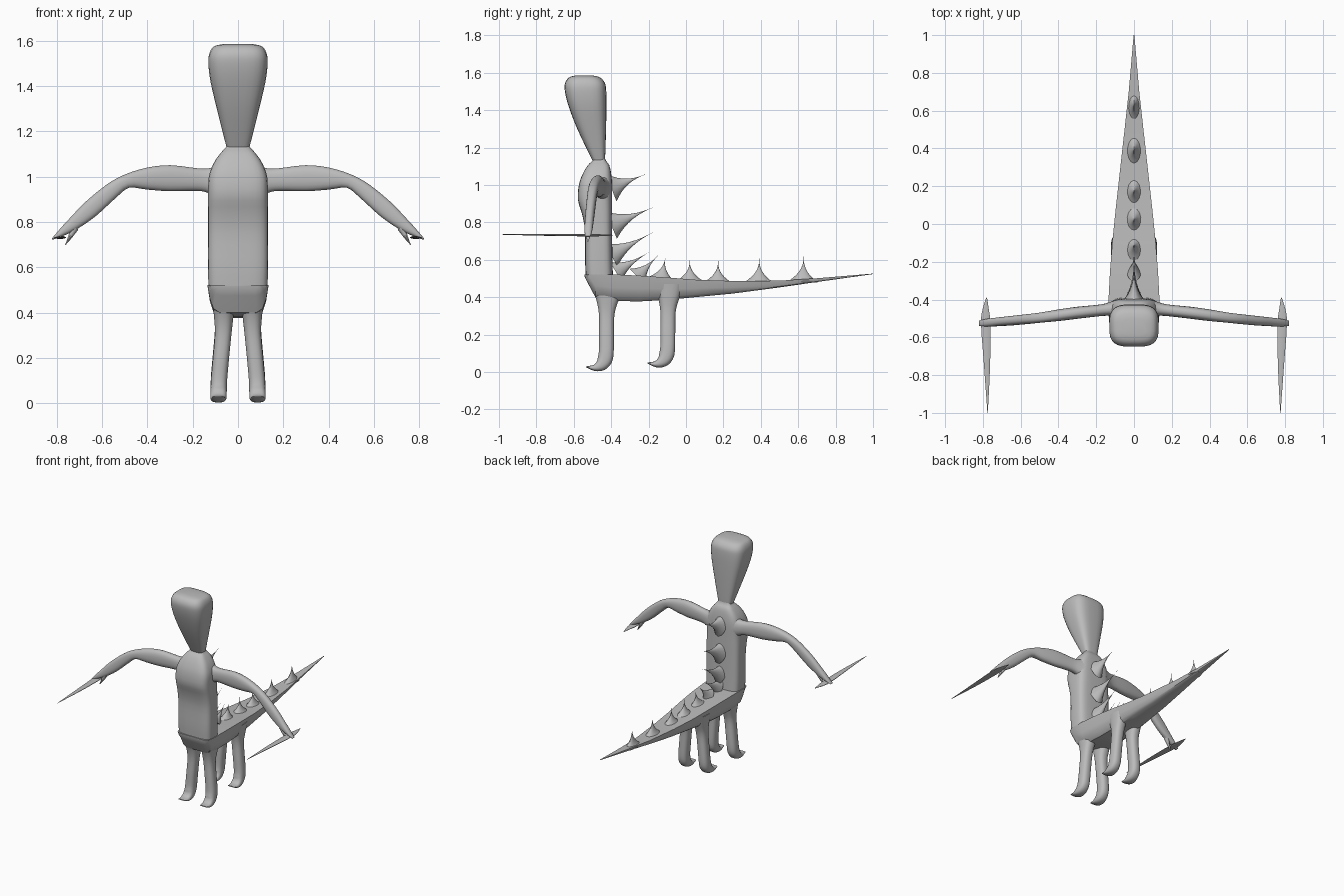
import bpy, bmesh, math
from mathutils import Vector

grey = bpy.data.materials.new("plain grey")
grey.diffuse_color = (0.5, 0.5, 0.5, 1)
X, Y, Z = Vector((1, 0, 0)), Vector((0, 1, 0)), Vector((0, 0, 1))


def skin(name, rings, angle=40):
    """Bridge rings of points into a closed smooth object."""
    bm = bmesh.new()
    vs = [[bm.verts.new(p) for p in r] for r in rings]
    n = len(vs[0])
    for a, b in zip(vs, vs[1:]):
        for i in range(n):
            j = (i + 1) % n
            bm.faces.new((a[i], a[j], b[j], b[i]))
    bm.faces.new(vs[0])
    bm.faces.new(vs[-1])
    bmesh.ops.recalc_face_normals(bm, faces=bm.faces)
    me = bpy.data.meshes.new(name)
    bm.to_mesh(me)
    bm.free()
    me.materials.append(grey)
    ob = bpy.data.objects.new(name, me)
    bpy.context.collection.objects.link(ob)
    bpy.ops.object.select_all(action='DESELECT')
    ob.select_set(True)
    bpy.context.view_layer.objects.active = ob
    bpy.ops.object.shade_smooth_by_angle(angle=math.radians(angle))
    return ob


def resample(rows, steps):
    """Catmull-Rom curve through rows of numbers."""
    out = []
    for k in range(len(rows) - 1):
        p0, p1, p2, p3 = (rows[max(k - 1, 0)], rows[k], rows[k + 1],
                          rows[min(k + 2, len(rows) - 1)])
        for s in range(steps):
            t = s / steps
            out.append([0.5 * (2 * b + (c - a) * t + (2 * a - 5 * b + 4 * c - d) * t * t
                               + (3 * b - a - 3 * c + d) * t ** 3)
                        for a, b, c, d in zip(p0, p1, p2, p3)])
    return out + [list(rows[-1])]


def tube(name, rows, side, normal=None, power=2.0, steps=3, n=20):
    """Sweep: rows are x, y, z, radius along side, radius along normal."""
    rows = resample(rows, steps)
    pts = [Vector(r[:3]) for r in rows]
    rings = []
    for k, r in enumerate(rows):
        tan = pts[min(k + 1, len(pts) - 1)] - pts[max(k - 1, 0)]
        nor = normal or tan.cross(side).normalized()
        ring = []
        for i in range(n):
            a = 2 * math.pi * (i + 0.5) / n
            c, s = math.cos(a), math.sin(a)
            u = math.copysign(abs(c) ** (2 / power), c) * max(r[3], 0.0005)
            v = math.copysign(abs(s) ** (2 / power), s) * max(r[4], 0.0005)
            ring.append(pts[k] + side * u + nor * v)
        rings.append(ring)
    return skin(name, rings)


# Head and torso: z, front y, back y, half width
def upright(name, table, power):
    tube(name, [(0, (f + b) / 2, z, w, (b - f) / 2) for z, f, b, w in table],
         X, Y, power, n=28)


upright("head", [(1.11, -0.49, -0.435, 0.045), (1.15, -0.51, -0.432, 0.056),
                 (1.3, -0.582, -0.427, 0.094), (1.42, -0.628, -0.425, 0.122),
                 (1.5, -0.648, -0.426, 0.131), (1.545, -0.647, -0.433, 0.126),
                 (1.575, -0.625, -0.46, 0.105), (1.585, -0.59, -0.5, 0.06)], 3.3)
upright("torso", [(0.5, -0.535, -0.39, 0.13), (0.6, -0.54, -0.393, 0.133),
                  (0.75, -0.54, -0.395, 0.133), (0.84, -0.555, -0.395, 0.133),
                  (0.92, -0.578, -0.395, 0.132), (1.0, -0.573, -0.395, 0.129),
                  (1.06, -0.552, -0.4, 0.107), (1.105, -0.525, -0.41, 0.076),
                  (1.13, -0.5, -0.428, 0.053), (1.15, -0.49, -0.435, 0.046)], 4)

# Lower body and tail: y, bottom z, top z, half width; sharp top edges
shape = [(1, 1), (0.92, 0.5), (0.8, 0.15), (0.6, 0), (0, 0)]
shape += [(-u, v) for u, v in shape[-2::-1]] + [(0, 1)]
rings = []
for y, b, t, w in [(-0.542, 0.51, 0.522, 0.1), (-0.525, 0.475, 0.522, 0.126),
                   (-0.485, 0.4, 0.522, 0.135), (-0.4, 0.38, 0.522, 0.135),
                   (-0.25, 0.377, 0.515, 0.127), (-0.1, 0.385, 0.505, 0.115),
                   (0.05, 0.4, 0.493, 0.1), (0.25, 0.419, 0.486, 0.078),
                   (0.5, 0.452, 0.488, 0.05), (0.7, 0.481, 0.501, 0.028),
                   (1.0, 0.523, 0.526, 0.002)]:
    rings.append([Vector((u * w, y, b + v * (t - b))) for u, v in shape])
skin("lower_body_and_tail", rings, 35)

# Legs, arms, thumbs and hand blades, left and right
leg = [(0.062, -0.42, 0.45, 0.05, 0.085), (0.063, -0.42, 0.39, 0.044, 0.062),
       (0.065, -0.424, 0.31, 0.037, 0.042), (0.075, -0.425, 0.2, 0.036, 0.04),
       (0.083, -0.426, 0.11, 0.036, 0.04), (0.085, -0.434, 0.065, 0.036, 0.04),
       (0.086, -0.455, 0.036, 0.036, 0.032), (0.087, -0.49, 0.022, 0.034, 0.017),
       (0.087, -0.533, 0.028, 0.026, 0.003)]
arm = [(0.09, -0.445, 0.98, 0.045, 0.075), (0.13, -0.45, 0.983, 0.036, 0.055),
       (0.18, -0.457, 0.987, 0.031, 0.05), (0.3, -0.47, 0.993, 0.032, 0.058),
       (0.4, -0.483, 0.991, 0.031, 0.049), (0.49, -0.495, 0.98, 0.027, 0.031),
       (0.56, -0.503, 0.935, 0.026, 0.036), (0.65, -0.512, 0.857, 0.025, 0.039),
       (0.72, -0.518, 0.797, 0.023, 0.03), (0.77, -0.522, 0.759, 0.021, 0.019),
       (0.82, -0.525, 0.724, 0.014, 0.003)]
thumb = [(0.72, -0.52, 0.775, 0.017, 0.018), (0.74, -0.522, 0.735, 0.012, 0.009),
         (0.762, -0.525, 0.698, 0.004, 0.001)]
blade = [(0.78, -0.39, 0.731, 0.002, 0.002), (0.785, -0.45, 0.731, 0.017, 0.005),
         (0.785, -0.53, 0.731, 0.026, 0.006), (0.778, -0.75, 0.733, 0.017, 0.005),
         (0.775, -1.0, 0.735, 0.001, 0.001)]
for s, label in ((1, "left"), (-1, "right")):
    def flip(rows, dy=0, dz=0):
        return [(s * r[0], r[1] + dy, r[2] + dz, r[3], r[4]) for r in rows]
    tube("front_leg_" + label, flip(leg), X, power=2.5)
    tube("back_leg_" + label, flip(leg, 0.328, 0.02), X, power=2.5)
    tube("arm_" + label, flip(arm), Y, power=2.4)
    tube("thumb_" + label, flip(thumb), Y, n=10)
    tube("hand_blade_" + label, flip(blade), X, Z, n=10)

# Back spikes with flared roots: base y, base z, tip y, tip z, root radius
spikes = [(-0.4, 0.985, -0.22, 1.055, 0.075), (-0.4, 0.785, -0.175, 0.88, 0.075),
          (-0.4, 0.625, -0.18, 0.745, 0.065), (-0.375, 0.535, -0.2, 0.638, 0.055),
          (-0.26, 0.51, -0.15, 0.622, 0.055), (-0.13, 0.5, -0.11, 0.61, 0.06),
          (0.02, 0.488, 0.02, 0.597, 0.065), (0.17, 0.482, 0.172, 0.592, 0.065),
          (0.39, 0.478, 0.392, 0.606, 0.075), (0.625, 0.482, 0.63, 0.617, 0.075)]
for k, (y, z, ty, tz, r) in enumerate(spikes):
    rows = []
    for i in range(9):
        t = i / 8
        rad = r * (1 - t) ** 2.6 + 0.004 * (1 - t)
        wide = min(0.75, 0.62 - 0.25 * max(y, 0))
        rows.append((0, y + (ty - y) * t, z + (tz - z) * t, rad * wide, rad))
    tube("spike_%d" % (k + 1), rows, X, steps=1, n=14)
